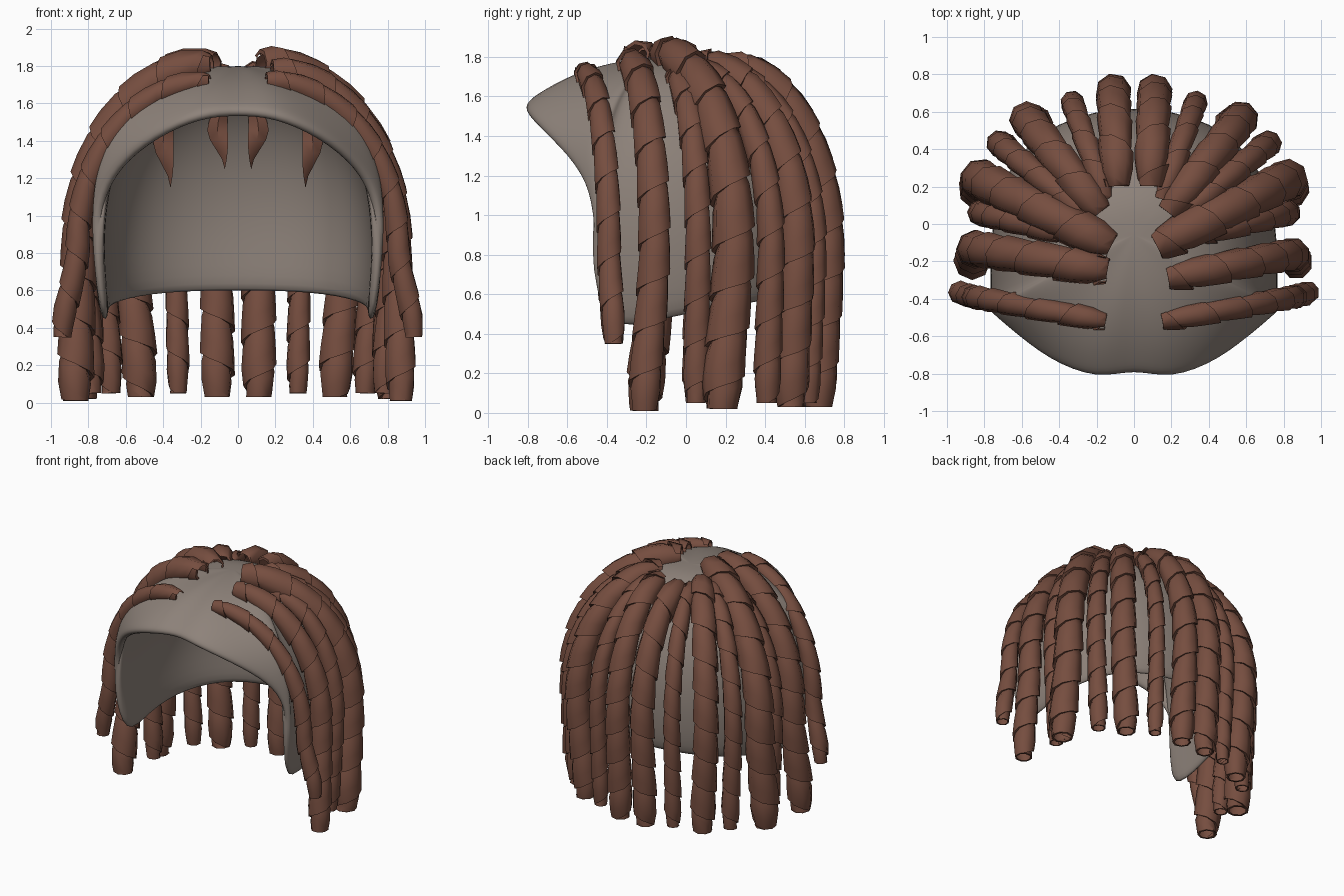
import bpy, math
from mathutils import Vector

if "Cube" in bpy.data.objects:
    bpy.data.objects.remove(bpy.data.objects["Cube"])


def material(name, rgb):
    m = bpy.data.materials.new(name)
    m.diffuse_color = (*rgb, 1)
    m.use_nodes = True
    m.node_tree.nodes["Principled BSDF"].inputs["Base Color"].default_value = m.diffuse_color
    return m


HAIR = material("brown_hair", (0.18, 0.075, 0.05))
CAP = material("warm_grey", (0.27, 0.225, 0.195))


def make(name, verts, faces, mat):
    me = bpy.data.meshes.new(name)
    me.from_pydata([tuple(v) for v in verts], [], faces)
    me.update()
    me.materials.append(mat)
    ob = bpy.data.objects.new(name, me)
    bpy.context.collection.objects.link(ob)
    bpy.ops.object.select_all(action='DESELECT')
    ob.select_set(True)
    bpy.context.view_layer.objects.active = ob
    return ob


# Scalp cap: meridians from the crown to the rim; each rim entry is x, y, z, bulge, shoulder height
crown = Vector((0, -0.05, 1.80))
rim = [(0, -.79, 1.57, .72, 1.71), (.2, -.85, 1.56, .75, 1.73), (.47, -.74, 1.44, .85, 1.64),
       (.68, -.56, 1.25, .97, 1.56), (.76, -.48, 1.06, 1.04, 1.51), (.785, -.44, .8, 1.10, 1.46),
       (.73, -.42, .37, 1.22, 1.40), (.75, -.1, .47, 1.20, 1.38), (.69, .28, .53, 1.18, 1.38),
       (.42, .55, .58, 1.15, 1.38), (0, .63, .59, 1.15, 1.38)]
loop = rim + [(-x, y, z, b, h) for x, y, z, b, h in rim[-2:0:-1]]
ROWS, n = 8, len(loop)
verts, faces = [crown], []
for x, y, z, b, h in loop:
    e = Vector((x, y, z))
    p2 = crown.lerp(e, b)
    p1 = crown.lerp(p2, 0.58)
    p2.z, p1.z = h, 1.83 if z < 1.3 else 1.80
    for i in range(1, ROWS + 1):
        t = i / ROWS
        u = 1 - t
        verts.append(crown * u**3 + p1 * (3 * u * u * t) + p2 * (3 * u * t * t) + e * t**3)
for j in range(n):
    a, b = 1 + j * ROWS, 1 + (j + 1) % n * ROWS
    faces.append((0, a, b))
    faces += [(a + i, a + i + 1, b + i + 1, b + i) for i in range(ROWS - 1)]
cap = make("scalp_cap", verts, faces, CAP)
sol = cap.modifiers.new("thickness", 'SOLIDIFY')
sol.thickness, sol.offset = 0.065, -1
sub = cap.modifiers.new("smooth", 'SUBSURF')
sub.levels = sub.render_levels = 2
bpy.ops.object.shade_smooth()


# Lock: a helical ribbon wound round a path over the dome, each wrap overlapping the next
def lock(name, root, out, end, r, hand):
    root, end = Vector(root), Vector(end)
    knee = 0.85
    path = []
    for i in range(25):
        t = i / 24 * math.pi / 2
        path.append(Vector((root.x + (out[0] - root.x) * math.sin(t),
                            root.y + (out[1] - root.y) * math.sin(t),
                            knee + (root.z - knee) * math.cos(t))))
    o = path[-1].copy()
    for i in range(1, 13):
        t = i / 12
        p = o.lerp(end, t * t * (3 - 2 * t))
        p.z = o.z + (end.z - o.z) * t
        path.append(p)
    dist = [0]
    for a, b in zip(path, path[1:]):
        dist.append(dist[-1] + (b - a).length)
    total = dist[-1]
    flat = Vector((out[0] - root.x, out[1] - root.y, 0)).normalized()
    side = Vector((-flat.y, flat.x, 0))

    def at(s):
        s = min(max(s, 0), total)
        k = next(i for i in range(1, len(dist)) if s <= dist[i] + 1e-9)
        f = (s - dist[k - 1]) / (dist[k] - dist[k - 1])
        return path[k - 1].lerp(path[k], f)

    def ring_point(s, ang, rad):
        s = min(max(s, 0), total)
        tan = (at(s + 0.03) - at(s - 0.03)).normalized()
        sd = (side - tan * side.dot(tan)).normalized()
        up = tan.cross(sd)
        taper = min(1, 0.75 + s / 0.1 * 0.25, 0.72 + (total - s) / 0.12 * 0.28)
        return at(s) + (sd * math.cos(ang) + up * math.sin(ang)) * rad * taper

    pitch = 0.15 + r
    section = [(0, .78), (.3, 1.0), (.75, 1.08), (1.14, 1.12), (1.12, .88)]
    per = 8
    vs, fs, m = [], [], len(section)
    steps = int((total / pitch + 0.1) * per)
    for i in range(-per, steps):
        ang = hand * i * 2 * math.pi / per + 0.6
        vs += [ring_point((i / per + ds) * pitch, ang, r * k) for ds, k in section]
    for i in range(steps + per - 1):
        for k in range(m - 1):
            q = (i * m + k, i * m + k + 1, (i + 1) * m + k + 1, (i + 1) * m + k)
            if len({tuple(round(c, 5) for c in vs[v]) for v in q}) == 4:
                fs.append(q if hand < 0 else q[::-1])
    make(name, vs, fs, HAIR)
    bpy.ops.object.shade_smooth_by_angle(angle=math.radians(50))


# name, root, outermost point, end, radius (right side; mirrored to the left)
locks = [
    ("back_lock", (.09, .20, 1.75), (.11, .71), (.11, .67, .03), .086),
    ("back_thin_lock", (.15, .13, 1.74), (.33, .65), (.32, .62, .05), .058),
    ("back_corner_lock", (.18, .06, 1.76), (.57, .56), (.52, .53, .03), .088),
    ("rear_side_thin_lock", (.22, .02, 1.74), (.72, .43), (.68, .41, .05), .065),
    ("side_wide_lock", (.12, -.12, 1.81), (.82, .24), (.83, .18, .02), .1),
    ("side_thin_lock", (.32, -.06, 1.70), (.82, .06), (.78, .05, .05), .065),
    ("temple_lock", (.18, -.29, 1.77), (.85, -.16), (.87, -.21, .01), .08),
    ("front_lock", (.15, -.52, 1.72), (.855, -.39), (.94, -.365, .35), .06),
]
for sx, word in ((1, "right"), (-1, "left")):
    for nm, ro, ou, en, r in locks:
        if nm == "temple_lock" and sx < 0:      # the left temple lock is thicker
            ro, ou, r = (.14, -.25, 1.81), (.85, -.13), .09
        lock(f"{word}_{nm}", (sx * ro[0], ro[1], ro[2]), (sx * ou[0], ou[1]),
             (sx * en[0], en[1], en[2]), r, sx)

# Twisted hair tips poking through the inside of the cap
for sx, word in ((1, "right"), (-1, "left")):
    for k, (x, y, top, bot) in enumerate(((.09, .36, 1.56, 1.25), (.38, .26, 1.52, 1.15))):
        vs, fs = [], []
        for i in range(7):
            t = i / 6
            w = 0.055 * math.sin(math.pi * (0.25 + 0.74 * t))
            a = 0.9 * (t - 0.3) * 2
            c = Vector((sx * (x + 0.02 * math.sin(t * 5)), y, top + (bot - top) * t))
            d = Vector((sx * math.cos(a), math.sin(a), 0)) * w
            vs += [c - d, c + Vector((0, -0.025 * (1 - t), 0)), c + d]
        for i in range(6):
            for j in range(2):
                q = i * 3 + j
                fs.append((q, q + 1, q + 4, q + 3))
        make(f"{word}_inner_tip_{k + 1}", vs, fs, HAIR)
        bpy.ops.object.shade_smooth_by_angle(angle=math.radians(35))
